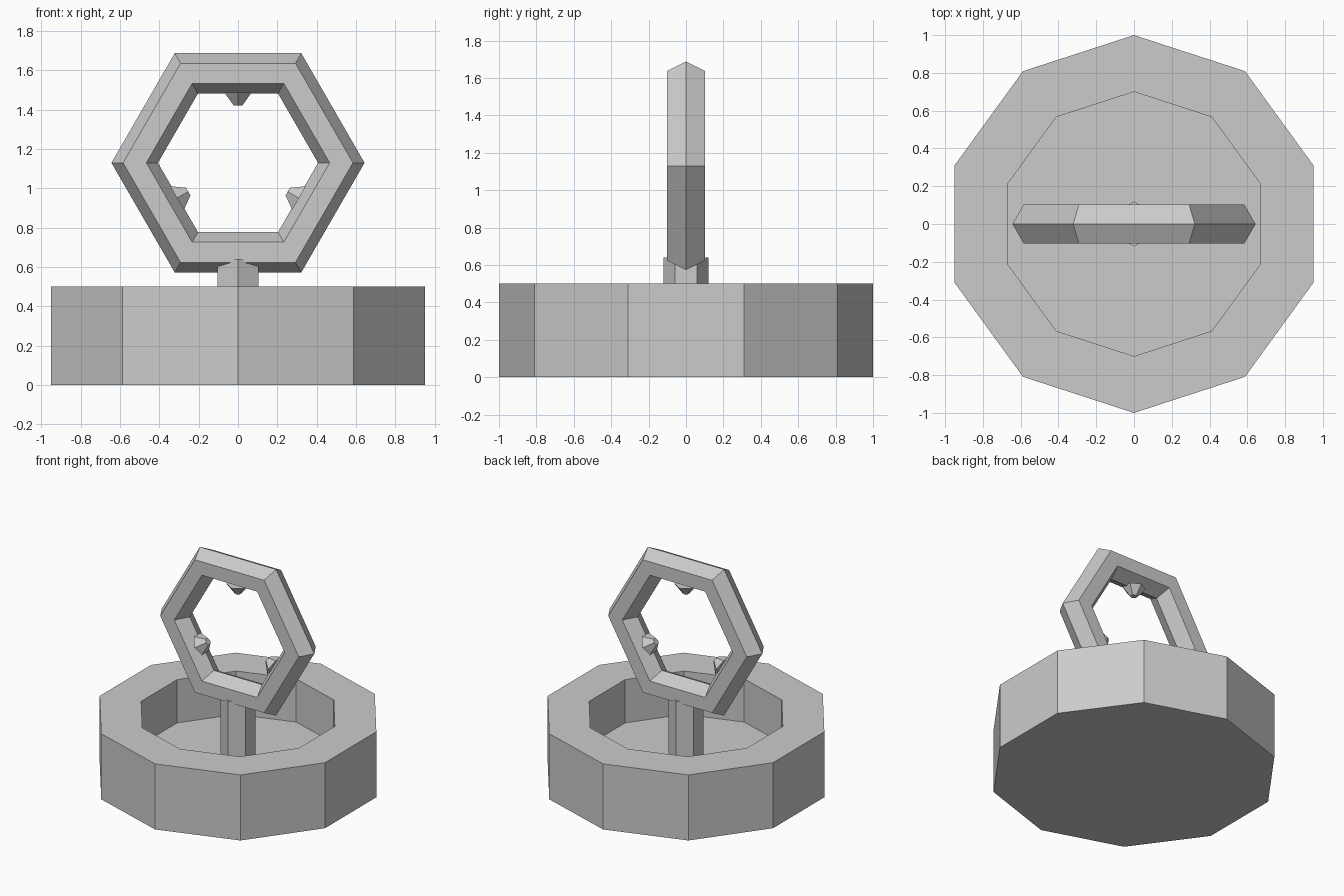
import bpy, bmesh
from math import cos, sin, radians, pi
from mathutils import Vector

if "Cube" in bpy.data.objects:
    bpy.data.objects.remove(bpy.data.objects["Cube"])

RING_Z, MAJOR, MINOR = 1.13, 0.4775, 0.1075
NOZZLE_ANGLES = [90, 210, 330]


def direction(deg):
    return Vector((cos(radians(deg)), sin(radians(deg)), 0))


# Ten-sided basin, top face inset and sunk to form the pool
bpy.ops.mesh.primitive_cylinder_add(vertices=10, radius=1, depth=0.5, location=(0, 0, 0.25))
basin = bpy.context.object
basin.name = "basin"
bm = bmesh.new()
bm.from_mesh(basin.data)
top = max(bm.faces, key=lambda f: f.calc_center_median().z)
bmesh.ops.inset_region(bm, faces=[top], thickness=0.3 * cos(pi / 10), use_even_offset=True)
walls = bmesh.ops.extrude_discrete_faces(bm, faces=[top])
bmesh.ops.translate(bm, verts=walls["faces"][0].verts, vec=(0, 0, -0.33))
bm.to_mesh(basin.data)
bm.free()

# Hexagonal pillar rising from the pool floor
bpy.ops.mesh.primitive_cylinder_add(vertices=6, radius=0.12, depth=0.48, location=(0, 0, 0.40))
bpy.context.object.name = "pillar"

# Upright hexagonal ring, inner crease dented where nozzles sit
bpy.ops.mesh.primitive_torus_add(major_segments=6, minor_segments=6, major_radius=MAJOR,
                                 minor_radius=MINOR, location=(0, 0, RING_Z),
                                 rotation=(pi / 2, 0, 0))
ring = bpy.context.object
ring.name = "ring"
bm = bmesh.new()
bm.from_mesh(ring.data)
inner = MAJOR - MINOR
dented = []
for e in bm.edges:
    mid = (e.verts[0].co + e.verts[1].co) / 2
    if all(abs(v.co.xy.length - inner) < 0.01 for v in e.verts):
        if any(mid.normalized().dot(direction(a)) > 0.99 for a in NOZZLE_ANGLES):
            dented.append(e)
old = set(bm.verts)
bmesh.ops.subdivide_edges(bm, edges=dented, cuts=2)
for v in bm.verts:
    if v not in old:
        v.co *= 1.1
bm.to_mesh(ring.data)
bm.free()

# Three tapered nozzles pointing at the ring centre
for i, a in enumerate(NOZZLE_ANGLES):
    d = direction(a)
    out = Vector((d.x, 0, d.y))
    # local y stays along world y, so only a turn about y is needed
    bpy.ops.mesh.primitive_cone_add(vertices=6, radius1=0.08, radius2=0.026, depth=0.066,
                                    location=Vector((0, 0, RING_Z)) + out * 0.325,
                                    rotation=(0, radians(-90 - a), 0))
    nozzle = bpy.context.object
    nozzle.name = f"nozzle_{i + 1}"
    nozzle.rotation_euler.y = radians(270 - a)
